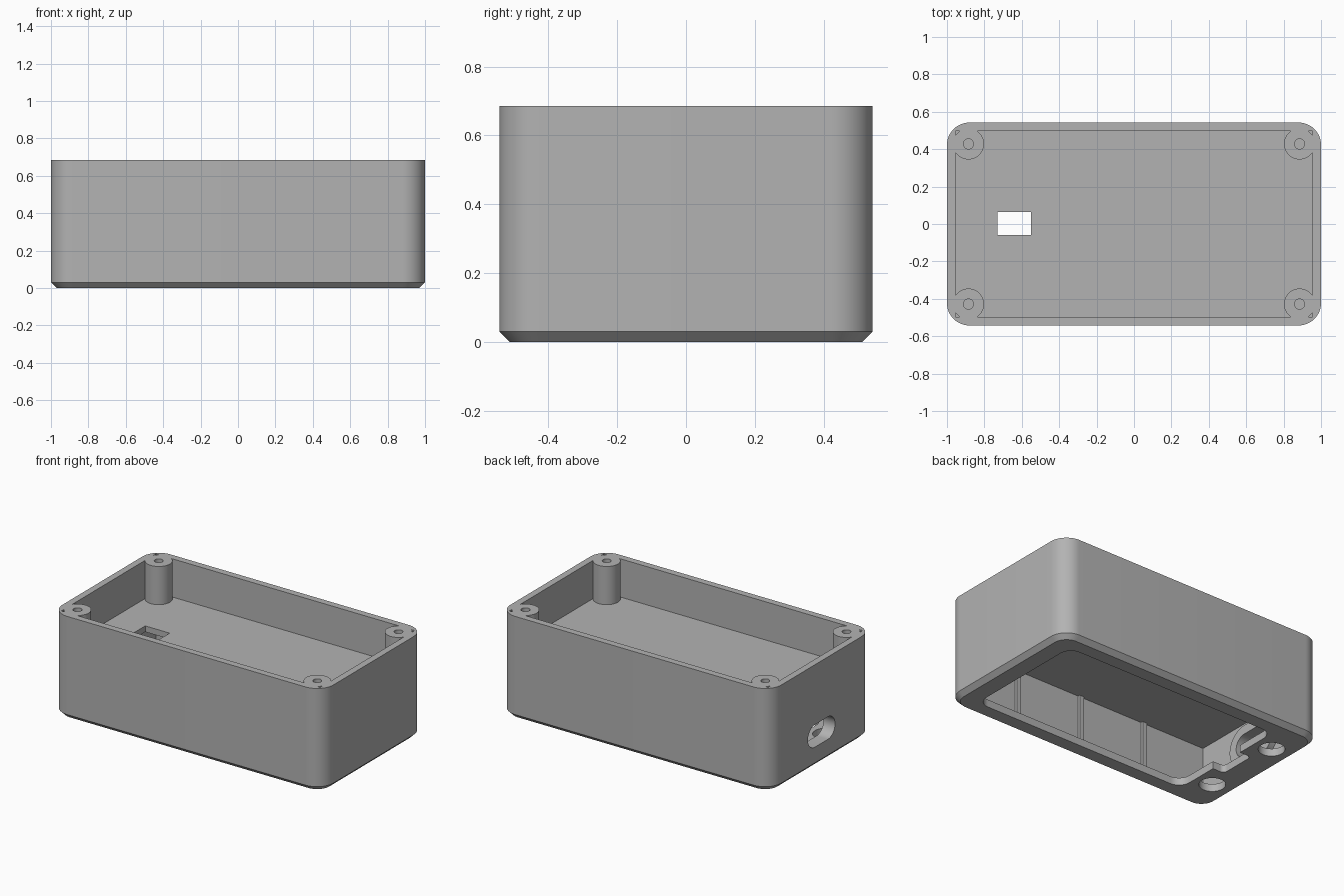
import bpy
import bmesh
from math import cos, sin, pi, radians
from mathutils import Matrix

old = bpy.data.objects.get("Cube")
if old:
    bpy.data.objects.remove(old, do_unlink=True)

grey = bpy.data.materials.new("plain grey")
grey.use_nodes = True
GREY = (0.45, 0.45, 0.45, 1)
grey.diffuse_color = GREY
grey.node_tree.nodes["Principled BSDF"].inputs["Base Color"].default_value = GREY

# Maps an outline's (u, v, height) to (y, z, x)
ALONG_X = Matrix(((0, 0, 1, 0), (1, 0, 0, 0), (0, 1, 0, 0), (0, 0, 0, 1)))


def rounded(x0, x1, y0, y1, r=0.0, seg=12):
    """Outline of a rectangle with rounded corners."""
    if r == 0:
        return [(x0, y0), (x1, y0), (x1, y1), (x0, y1)]
    corners = [(x1 - r, y1 - r), (x0 + r, y1 - r), (x0 + r, y0 + r), (x1 - r, y0 + r)]
    pts = []
    for q, (cx, cy) in enumerate(corners):
        for i in range(seg + 1):
            a = (q + i / seg) * pi / 2
            pts.append((cx + r * cos(a), cy + r * sin(a)))
    return pts


def loft(name, layers, matrix=None):
    """Closed solid through (outline, height) layers."""
    bm = bmesh.new()
    rings = [[bm.verts.new((x, y, z)) for x, y in pts] for pts, z in layers]
    n = len(rings[0])
    for a, b in zip(rings, rings[1:]):
        for i in range(n):
            j = (i + 1) % n
            bm.faces.new((a[i], a[j], b[j], b[i]))
    bm.faces.new(rings[0][::-1])
    bm.faces.new(rings[-1])
    if matrix:
        bm.transform(matrix)
    bmesh.ops.remove_doubles(bm, verts=bm.verts, dist=1e-5)
    bmesh.ops.recalc_face_normals(bm, faces=bm.faces)
    return add(name, bm)


def add(name, bm):
    mesh = bpy.data.meshes.new(name)
    bm.to_mesh(mesh)
    bm.free()
    mesh.materials.append(grey)
    obj = bpy.data.objects.new(name, mesh)
    bpy.context.collection.objects.link(obj)
    return obj


def prism(name, pts, z0, z1, matrix=None):
    return loft(name, [(pts, z0), (pts, z1)], matrix)


def activate(obj):
    bpy.ops.object.select_all(action="DESELECT")
    obj.select_set(True)
    bpy.context.view_layer.objects.active = obj


def cut(obj, cutter):
    mod = obj.modifiers.new("cut", "BOOLEAN")
    mod.operation = "DIFFERENCE"
    mod.solver = "EXACT"
    mod.object = cutter
    activate(obj)
    bpy.ops.object.modifier_apply(modifier=mod.name)
    bpy.data.objects.remove(cutter, do_unlink=True)


def smooth(obj):
    activate(obj)
    bpy.ops.object.shade_smooth_by_angle(angle=radians(30))


LX, LY, HEIGHT = 1.0, 0.5425, 0.685
CHAMFER, WALL = 0.03, 0.045
IX, IY = LX - WALL, LY - WALL
FLOOR, CEILING, LIP = 0.43, 0.39, 0.05

# Case body with chamfered bottom edge
C = CHAMFER
outer = rounded(-LX, LX, -LY, LY, 0.12)
inset = rounded(-LX + C, LX - C, -LY + C, LY - C, 0.12 - C)
body = loft("case_body", [(inset, 0), (outer, C), (outer, HEIGHT)])

# Upper tray and lower compartment
inner = rounded(-IX, IX, -IY, IY)
cut(body, prism("cutter", inner, FLOOR, HEIGHT + 0.1))
cut(body, prism("cutter", inner, LIP, CEILING))

# Bottom opening with latch notch
cut(body, prism("cutter", rounded(-0.72, 0.86, -0.425, 0.425, 0.08), -0.1, LIP + 0.02))
cut(body, prism("cutter", rounded(-0.805, -0.65, -0.125, 0.125, 0.03), -0.1, LIP + 0.02))

# Round holes in the bottom rim
for side in (-1, 1):
    y = side * 0.275
    cut(body, prism("cutter", rounded(-0.92, -0.76, y - 0.08, y + 0.08, 0.08), -0.1, LIP + 0.02))

# Cable window through the tray floor
cut(body, prism("cutter", rounded(-0.73, -0.55, -0.06, 0.065), CEILING - 0.02, FLOOR + 0.02))


# Port slot in the end wall, with a collar on the inside
def slot(margin):
    return rounded(-0.143 - margin, 0.143 + margin, 0.135 - margin, 0.285 + margin,
                   0.075 + margin)


collar = prism("port_collar", slot(0.06), -IX - 0.01, -IX + 0.04, ALONG_X)
for part in (body, collar):
    cut(part, prism("cutter", slot(0), -LX - 0.1, -IX + 0.1, ALONG_X))
    smooth(part)

# Ribs on the long walls of the lower compartment
for side, label in ((-1, "front"), (1, "back")):
    for i in (-1, 0, 1):
        ya, yb = sorted((side * (IY - 0.015), side * (IY + 0.01)))
        x = i * 0.49
        prism(f"{label}_rib_{i + 2}", rounded(x - 0.017, x + 0.017, ya, yb),
              LIP - 0.01, CEILING + 0.01)

# Corner screw posts with blind holes
post_profile = [(0, FLOOR + 0.02), (0.027, FLOOR + 0.02), (0.027, HEIGHT),
                (0.083, HEIGHT), (0.083, FLOOR - 0.01), (0, FLOOR - 0.01)]
for sx, xname in ((-1, "right"), (1, "left")):
    for sy, yname in ((-1, "front"), (1, "back")):
        bm = bmesh.new()
        verts = [bm.verts.new((r, 0, z)) for r, z in post_profile]
        edges = [bm.edges.new(pair) for pair in zip(verts, verts[1:])]
        bmesh.ops.spin(bm, geom=verts + edges, cent=(0, 0, 0), axis=(0, 0, 1),
                       angle=2 * pi, steps=40)
        bmesh.ops.remove_doubles(bm, verts=bm.verts, dist=1e-5)
        bmesh.ops.recalc_face_normals(bm, faces=bm.faces)
        post = add(f"{yname}_{xname}_screw_post", bm)
        post.location = (sx * 0.885, sy * 0.428, 0)
        smooth(post)
